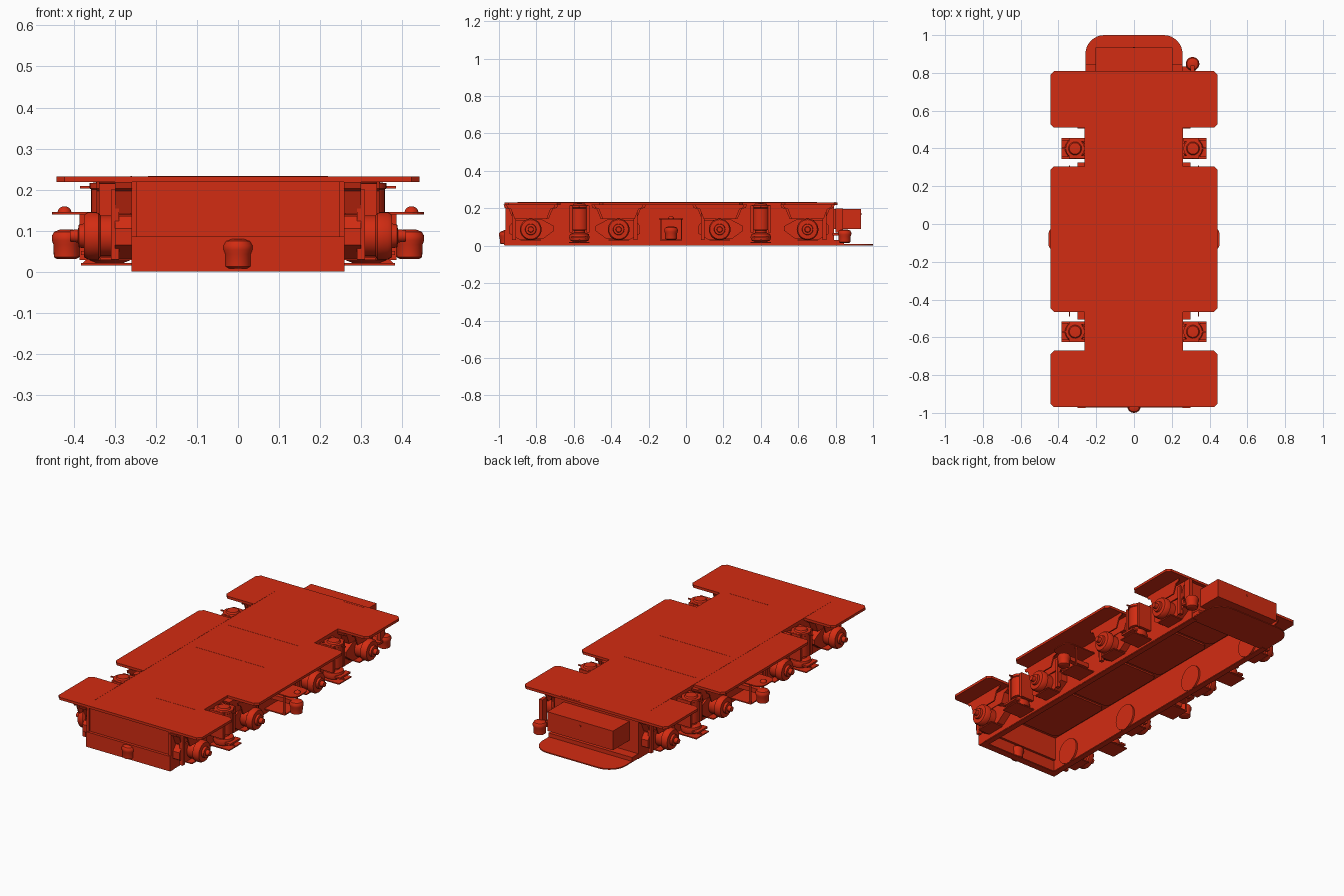
import bpy, bmesh, math
from mathutils import Vector

if "Cube" in bpy.data.objects:
    bpy.data.objects.remove(bpy.data.objects["Cube"])

red = bpy.data.materials.new("red_paint")
red.diffuse_color = (0.65, 0.025, 0.006, 1)
red.use_nodes = True
red.node_tree.nodes["Principled BSDF"].inputs["Base Color"].default_value = red.diffuse_color

def finish(name, bm, smooth=False):
    bmesh.ops.recalc_face_normals(bm, faces=bm.faces)
    me = bpy.data.meshes.new(name)
    bm.to_mesh(me)
    bm.free()
    ob = bpy.data.objects.new(name, me)
    bpy.context.collection.objects.link(ob)
    me.materials.append(red)
    if smooth:
        bpy.ops.object.select_all(action='DESELECT')
        ob.select_set(True)
        bpy.context.view_layer.objects.active = ob
        bpy.ops.object.shade_smooth_by_angle(angle=math.radians(35))
    return ob

def prism(name, pts, axis, lo, hi):
    """Extrude a 2D outline along x (pts = y,z), y (x,z) or z (x,y)."""
    put = {'x': lambda p, h: (h, p[0], p[1]), 'y': lambda p, h: (p[0], h, p[1]),
           'z': lambda p, h: (p[0], p[1], h)}[axis]
    bm = bmesh.new()
    a = [bm.verts.new(put(p, lo)) for p in pts]
    b = [bm.verts.new(put(p, hi)) for p in pts]
    bm.faces.new(a)
    bm.faces.new(b)
    for i in range(len(pts)):
        j = (i + 1) % len(pts)
        bm.faces.new((a[i], a[j], b[j], b[i]))
    return finish(name, bm)

def box(name, x0, x1, y0, y1, z0, z1):
    return prism(name, [(x0, y0), (x1, y0), (x1, y1), (x0, y1)], 'z', z0, z1)

def lathe(name, prof, loc, axis, n=28):
    """Revolve (radius, height) pairs about an axis direction through loc."""
    rot = Vector((0, 0, 1)).rotation_difference(Vector(axis))
    bm = bmesh.new()
    rings = []
    for r, h in prof:
        rings.append([bm.verts.new(rot @ Vector((r * math.cos(2 * math.pi * k / n),
                      r * math.sin(2 * math.pi * k / n), h)) + Vector(loc)) for k in range(n)])
    for a, b in zip(rings, rings[1:]):
        for k in range(n):
            m = (k + 1) % n
            bm.faces.new((a[k], a[m], b[m], b[k]))
    bm.faces.new(rings[0])
    bm.faces.new(rings[-1])
    return finish(name, bm, True)

def rounded(x0, x1, y0, y1, rads, seg=8):
    """Rectangle outline with corner radii in order (x1y1, x0y1, x0y0, x1y0)."""
    pts = []
    corners = [(x1, y1, -1, -1), (x0, y1, 1, -1), (x0, y0, 1, 1), (x1, y0, -1, 1)]
    for q, ((cx, cy, sx, sy), r) in enumerate(zip(corners, rads)):
        if r == 0:
            pts.append((cx, cy))
            continue
        for k in range(seg + 1):
            t = math.pi / 2 * (q + k / seg)
            pts.append((cx + sx * r + r * math.cos(t), cy + sy * r + r * math.sin(t)))
    return pts

# Open-bottomed hull: side walls, stepped front, back wall
for s, side in ((1, "right"), (-1, "left")):
    x0, x1 = sorted((s * 0.246, s * 0.26))
    box(side + "_hull_wall", x0, x1, -0.965, 0.79, 0.003, 0.22)
    x0, x1 = sorted((s * 0.225, s * 0.258))
    box(side + "_bottom_flange", x0, x1, -0.96, 0.79, 0.0, 0.006)
box("front_lower_wall", -0.26, 0.26, -0.972, -0.955, 0.003, 0.085)
box("front_upper_wall", -0.26, 0.26, -0.956, -0.942, 0.085, 0.22)
box("front_bottom_flange", -0.26, 0.26, -0.97, -0.93, 0.0, 0.006)
box("back_wall", -0.26, 0.26, 0.776, 0.79, 0.003, 0.22)

# Deck with side wings: one stepped outline, corners chamfered
c = 0.02
half = [(0.26, 0.81)]
outline_r = []
for y0, y1 in ((-0.97, -0.67), (-0.465, 0.305), (0.51, 0.81)):
    outline_r += [(0.26, y0), (0.443 - c, y0), (0.443, y0 + c),
                  (0.443, y1 - c), (0.443 - c, y1), (0.26, y1)]
prism("deck", outline_r + [(-x, y) for x, y in reversed(outline_r)], 'z', 0.218, 0.232)
for y, x0, x1 in ((0.23, -0.22, 0.22), (-0.08, -0.22, 0.22), (-0.695, -0.02, 0.22), (0.797, 0.1, 0.22)):
    box("deck_seam", x0, x1, y - 0.003, y + 0.003, 0.231, 0.2328)
box("deck_side_seam", -0.262, -0.258, -0.9, 0.7, 0.231, 0.2328)

# Rounded panels under the deck
for y0, y1 in ((-0.92, -0.52), (-0.50, -0.09), (-0.07, 0.33), (0.35, 0.76)):
    prism("ceiling_panel", rounded(-0.235, 0.235, y0, y1, (0.035,) * 4, 5), 'z', 0.21, 0.219)

# Back plate and tail box
prism("tail_plate", rounded(-0.257, 0.257, 0.77, 1.0, (0.1, 0.1, 0, 0)), 'z', 0.002, 0.008)
box("tail_box", -0.203, 0.203, 0.785, 0.935, 0.09, 0.197)
box("tail_sill", -0.258, 0.258, 0.785, 0.845, 0.006, 0.03)
lathe("tail_box_bolt", [(0.006, 0), (0.006, 0.004)], (0, 0.934, 0.17), (0, 1, 0), 12)

# Camera pod shape, hung or standing
def pod(name, x, y, z):
    lathe(name, [(0.024, 0), (0.031, 0.004), (0.032, 0.035), (0.036, 0.045),
                 (0.036, 0.056), (0.03, 0.066), (0.015, 0.072)], (x, y, z), (0, 0, 1))

pod("front_pod", 0, -0.964, 0.008)
box("front_pod_mount", -0.026, 0.026, -0.975, -0.95, 0.01, 0.06)
pod("back_pod", 0.31, 0.848, 0.015)
box("back_pod_arm", 0.255, 0.325, 0.782, 0.835, 0.055, 0.067)
box("back_pod_fin", 0.30, 0.32, 0.80, 0.84, 0.07, 0.20)

bracket = [(-0.145, 0.219), (-0.14, 0.203), (-0.118, 0.196), (-0.095, 0.142),
           (0.095, 0.142), (0.118, 0.196), (0.14, 0.203), (0.145, 0.219)]
housing = [(-0.09, 0.135), (0.06, 0.14), (0.125, 0.105), (0.125, 0.08),
           (0.065, 0.036), (-0.06, 0.032), (-0.115, 0.065), (-0.115, 0.105)]

for s, side in ((1, "right"), (-1, "left")):
    def sbox(name, x0, x1, *rest):
        a, b = sorted((s * x0, s * x1))
        return box(side + "_" + name, a, b, *rest)
    # Four drive units per side, pointing toward the column gaps
    for y, d in ((-0.83, 1), (-0.36, -1), (0.18, 1), (0.65, -1)):
        prism(side + "_drive_bracket", [(y + p, q) for p, q in bracket], 'x', s * 0.258, s * 0.30)
        prism(side + "_drive_bracket_face", [(y + p * 0.9, q) for p, q in bracket], 'x', s * 0.338, s * 0.345)
        prism(side + "_drive_housing", [(y + d * p, q) for p, q in housing], 'x', s * 0.258, s * 0.30)
        lathe(side + "_drive_rotor", [(0.05, 0), (0.05, 0.045), (0.058, 0.05), (0.058, 0.075),
              (0.052, 0.085), (0.03, 0.086), (0.028, 0.098), (0.016, 0.1), (0.014, 0.12)],
              (s * 0.29, y, 0.087), (s, 0, 0))
        lathe(side + "_inner_hub", [(0.072, 0), (0.072, 0.012)], (s * 0.248, y, 0.087), (-s, 0, 0))
        sbox("drive_strut", 0.29, 0.31, y - d * 0.10, y - d * 0.08, 0.03, 0.2)
        sbox("drive_foot", 0.258, 0.335, y - 0.055, y + 0.055, 0.028, 0.034)
    # Upright columns in the deck gaps
    for y in (-0.57, 0.40):
        lathe(side + "_column", [(0.03, 0.06), (0.03, 0.082), (0.046, 0.085), (0.046, 0.2),
              (0.05, 0.203), (0.05, 0.216), (0.035, 0.217), (0.03, 0.226), (0.012, 0.227)],
              (s * 0.312, y, 0), (0, 0, 1))
        lathe(side + "_column_motor", [(0.03, 0.02), (0.05, 0.028), (0.055, 0.045),
              (0.05, 0.062), (0.03, 0.07)], (s * 0.312, y, 0), (0, 0, 1))
        sbox("column_foot", 0.258, 0.383, y - 0.055, y + 0.055, 0.015, 0.021)
        sbox("column_arm", 0.255, 0.30, y - 0.03, y + 0.03, 0.08, 0.19)
        for e in (-0.046, 0.046):
            sbox("column_clamp", 0.262, 0.345, y + e - 0.008, y + e + 0.008, 0.07, 0.215)
        a, b = sorted((y - 0.003, y + 0.003))
        prism(side + "_foot_gusset", [(s * 0.34, 0.055), (s * 0.38, 0.02), (s * 0.33, 0.02)], 'y', a, b)
        sbox("column_cross_pin", 0.27, 0.385, y - 0.004, y + 0.004, 0.203, 0.209)
        sbox("column_lug", 0.35, 0.383, y - 0.045, y + 0.045, 0.04, 0.05)
    # Side camera in an open yoke
    y = -0.08
    prism(side + "_yoke_top", [(s * p, q) for p, q in rounded(0.258, 0.453, y - 0.065, y + 0.065,
          (0.04, 0, 0, 0.04), 5)], 'z', 0.139, 0.145)
    for e in (-0.058, 0.052):
        sbox("yoke_post", 0.375, 0.386, y + e, y + e + 0.006, 0.03, 0.14)
    sbox("yoke_floor", 0.258, 0.386, y - 0.058, y + 0.058, 0.028, 0.034)
    sbox("yoke_arm", 0.255, 0.40, y - 0.014, y + 0.014, 0.075, 0.1)
    pod(side + "_side_pod", s * 0.418, y, 0.031)
    lathe(side + "_yoke_dome", [(0.017, 0), (0.015, 0.007), (0.01, 0.012), (0.004, 0.015)],
          (s * 0.423, y, 0.144), (0, 0, 1), 20)
